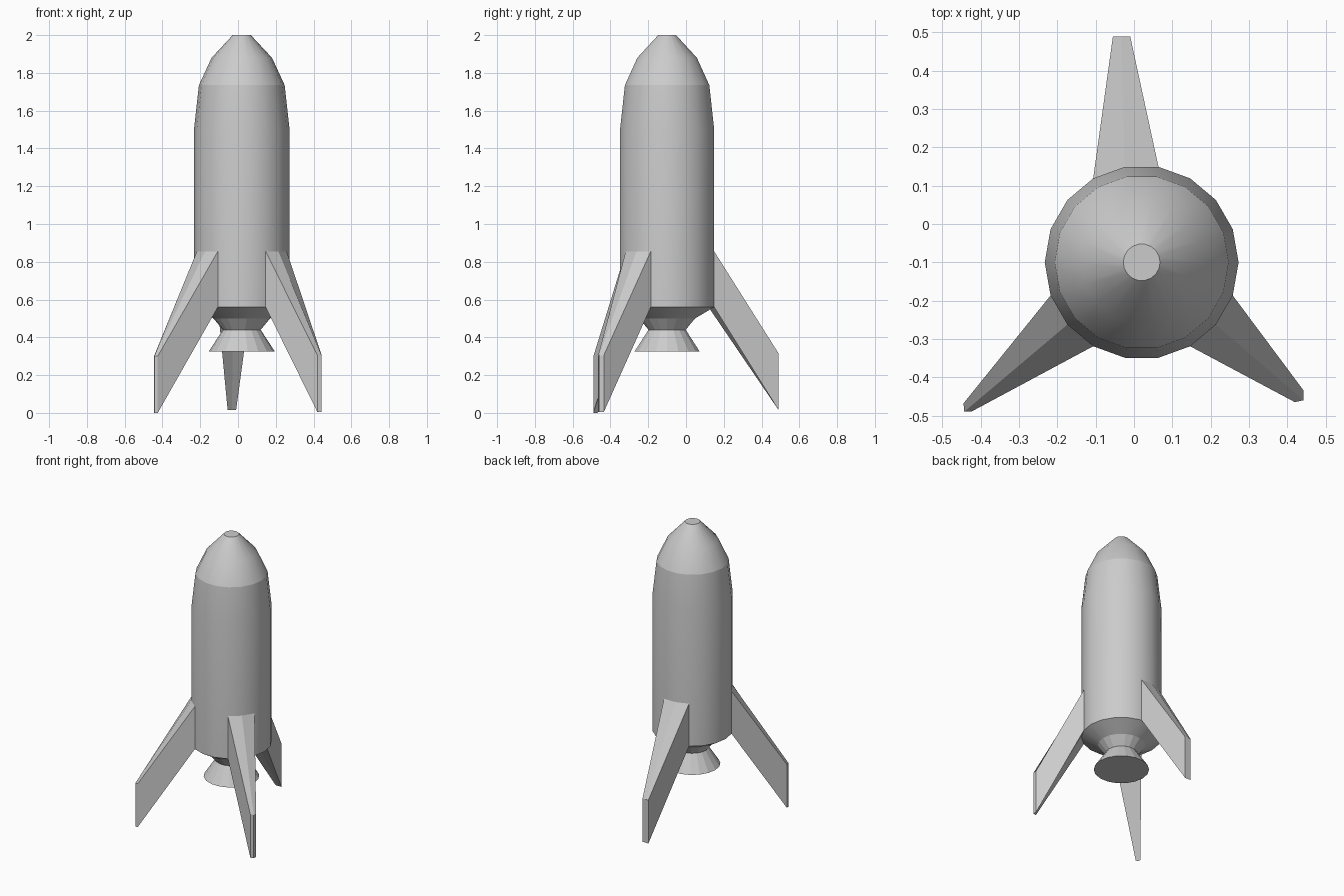
import bpy, bmesh, math

if "Cube" in bpy.data.objects:
    bpy.data.objects.remove(bpy.data.objects["Cube"])

CX, CY, SIDES, R = 0.02, -0.10, 18, 0.253


def ring_point(r, deg, z):
    a = math.radians(deg)
    return (CX + r * math.cos(a), CY + r * math.sin(a), z)


def finish(name, bm, smooth_angle=None):
    bmesh.ops.recalc_face_normals(bm, faces=bm.faces)
    mesh = bpy.data.meshes.new(name)
    bm.to_mesh(mesh)
    bm.free()
    ob = bpy.data.objects.new(name, mesh)
    bpy.context.collection.objects.link(ob)
    if smooth_angle:
        bpy.ops.object.select_all(action='DESELECT')
        ob.select_set(True)
        bpy.context.view_layer.objects.active = ob
        bpy.ops.object.shade_smooth_by_angle(angle=math.radians(smooth_angle))
    return ob


def lathe(name, profile, cap_first=False, cap_last=False, smooth_angle=None):
    """Revolve (radius, z) points into an 18-sided shell."""
    bm = bmesh.new()
    rings = [[bm.verts.new(ring_point(r, 360 * i / SIDES, z)) for i in range(SIDES)]
             for r, z in profile]
    for a, b in zip(rings, rings[1:]):
        for i in range(SIDES):
            j = (i + 1) % SIDES
            bm.faces.new((a[i], a[j], b[j], b[i]))
    if cap_first:
        bm.faces.new(rings[0])
    if cap_last:
        bm.faces.new(rings[-1])
    return finish(name, bm, smooth_angle)


def fin(name, mid_deg, tip, z_tip):
    """Fin grown from two hull panels, tapering down to a small tip."""
    bm = bmesh.new()
    root = [ring_point(R, mid_deg + d, 0)[:2] for d in (-20, 0, 20)]
    loops = [[bm.verts.new((x, y, z)) for x, y in pts]
             for pts, z in ((root, 0.56), (root, 0.855),
                            (tip, z_tip + 0.30), (tip, z_tip))]
    low_root, top_root, top_tip, low_tip = loops
    # upper slope, outer tip and underside
    for a, b in ((top_root, top_tip), (top_tip, low_tip), (low_tip, low_root)):
        for i in range(2):
            bm.faces.new((a[i], a[i + 1], b[i + 1], b[i]))
    # side walls
    for i in (0, 2):
        bm.faces.new([loop[i] for loop in loops])
    finish(name, bm)


# Hull, nose and engine
lathe("hull", [(0.15, 0.50), (R, 0.56), (R, 1.50), (0.227, 1.735)], smooth_angle=30)
lathe("nose_cone", [(0.227, 1.735), (0.16, 1.88), (0.048, 2.0)],
      cap_last=True, smooth_angle=30)
lathe("engine_nozzle", [(0.15, 0.50), (0.10, 0.44), (0.175, 0.325)], cap_last=True)

# Three landing fins
fin("back_fin", 100, [(-0.01, 0.49), (-0.033, 0.49), (-0.055, 0.49)], 0.015)
fin("front_left_fin", 220, [(-0.445, -0.468), (-0.443, -0.49), (-0.425, -0.49)], 0.0)
fin("front_right_fin", -40, [(0.42, -0.465), (0.442, -0.46), (0.443, -0.435)], 0.005)
